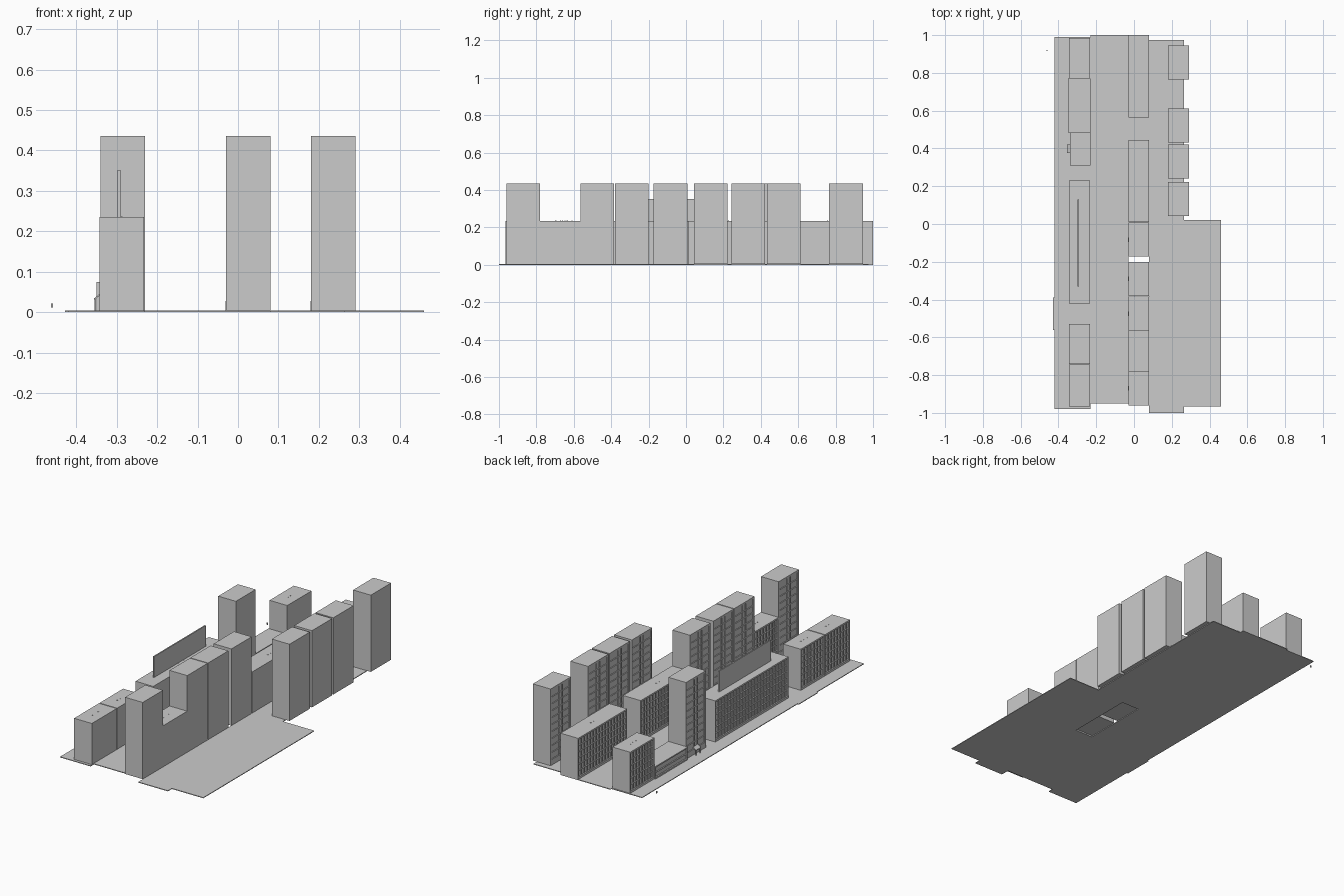
import bpy, bmesh
from mathutils import Vector

if "Cube" in bpy.data.objects:
    bpy.data.objects.remove(bpy.data.objects["Cube"])

BASE, LOW, TALL = 0.004, 0.235, 0.435


def finish(bm, name):
    bmesh.ops.recalc_face_normals(bm, faces=bm.faces)
    me = bpy.data.meshes.new(name)
    bm.to_mesh(me)
    bm.free()
    ob = bpy.data.objects.new(name, me)
    bpy.context.collection.objects.link(ob)
    return ob


def add_box(bm, x0, x1, y0, y1, z0, z1):
    r = bmesh.ops.create_cube(bm, size=1)
    for v in r["verts"]:
        v.co = Vector(((x0, x1)[v.co.x > 0], (y0, y1)[v.co.y > 0], (z0, z1)[v.co.z > 0]))


def box(name, *dims):
    bm = bmesh.new()
    add_box(bm, *dims)
    return finish(bm, name)


def cut(bm, axis, values):
    for c in values:
        co, no = Vector(), Vector()
        co[axis], no[axis] = c, 1
        bmesh.ops.bisect_plane(bm, geom=bm.verts[:] + bm.edges[:] + bm.faces[:],
                               plane_co=co, plane_no=no)


def facade_block(name, x0, x1, y0, y1, z1, ycuts, zcuts, keep, thick, depth):
    """Box whose -x face is divided into bays, each inset and pushed inward."""
    bm = bmesh.new()
    add_box(bm, x0, x1, y0, y1, BASE, z1)
    cut(bm, 1, ycuts)
    cut(bm, 2, zcuts)
    bm.normal_update()
    faces = [f for f in bm.faces if f.normal.x < -0.9 and keep(f.calc_center_median())]
    bmesh.ops.inset_individual(bm, faces=faces, thickness=thick, depth=-depth)
    return finish(bm, name)


def low_block(name, x0, y0, y1):
    # six floors of small recessed windows
    n = max(2, round((y1 - y0 - 0.01) / 0.027))
    ys = [y0 + 0.005 + (y1 - y0 - 0.01) * i / n for i in range(n + 1)]
    zs = [0.016 + 0.035 * i for i in range(7)]
    facade_block(name, x0, x0 + 0.11, y0, y1, LOW, ys, zs[:-1] + [0.226],
                 lambda c: ys[0] < c.y < ys[-1] and 0.016 < c.z < 0.226, 0.004, 0.004)
    # trio of small roof vents
    bm = bmesh.new()
    mid = (y0 + y1) / 2
    for k in (-1, 0, 1):
        y = mid + k * 0.025
        add_box(bm, x0 + 0.053, x0 + 0.058, y - 0.003, y + 0.003, LOW - 0.002, LOW + 0.001)
    finish(bm, name + "_roof_vents")


def tower(name, x0, y0, y1):
    # wide window bands either side of a narrow stair strip
    w = y1 - y0
    ys = [y0 + w * t for t in (0.06, 0.42, 0.58, 0.94)]
    zs = [0.035 + 0.039 * i for i in range(11)]
    facade_block(name, x0, x0 + 0.11, y0, y1, TALL, ys, zs,
                 lambda c: ys[0] < c.y < ys[-1] and zs[0] < c.z < zs[-1], 0.003, 0.003)
    mid = (y0 + y1) / 2
    box(name + "_entrance_door", x0 - 0.001, x0 + 0.002, mid - 0.012, mid + 0.012, BASE, 0.028)


# ground slabs
for i, (x0, x1, y0, y1) in enumerate([
        (-0.42, -0.23, -0.98, 0.99), (-0.23, -0.03, -0.95, 1.0),
        (-0.03, 0.08, 0.0, 1.0), (-0.03, 0.08, -0.95, -0.385),
        (0.08, 0.265, -1.0, 0.975), (0.265, 0.46, -0.965, 0.02)]):
    box(f"ground_slab_{i}", x0, x1, y0, y1, 0, BASE)
box("kerb_apron", -0.428, -0.42, -0.56, -0.39, 0, BASE)

# left row of low blocks
for i, (y0, y1) in enumerate([(0.77, 0.985), (-0.42, 0.23), (-0.74, -0.53), (-0.965, -0.745)]):
    low_block(f"left_low_block_{i}", -0.343, y0, y1)
tower("left_tower", -0.34, 0.31, 0.485)

# low banded podium between block and tower
facade_block("left_podium", -0.35, -0.23, 0.485, 0.77, 0.075, [0.49, 0.765],
             [0.012, 0.04, 0.068], lambda c: 0.49 < c.y < 0.765 and 0.012 < c.z < 0.068,
             0.004, 0.004)

# middle row
for i, (y0, y1) in enumerate([(0.565, 1.0), (0.01, 0.445), (-0.78, -0.563)]):
    low_block(f"middle_low_block_{i}", -0.03, y0, y1)
for i, y0 in enumerate([-0.96, -0.565, -0.38, -0.173]):
    tower(f"middle_tower_{i}", -0.03, y0, y0 + 0.18)

# right row
for i, y0 in enumerate([0.043, 0.242, 0.432, 0.765]):
    tower(f"right_tower_{i}", 0.18, y0, y0 + 0.18)

# blank roof billboard
box("roof_billboard", -0.298, -0.291, -0.33, 0.13, LOW, 0.352)

# entrance canopy at the left tower: posts and a sloped roof
for i, y in enumerate((0.378, 0.414)):
    box(f"canopy_post_{i}", -0.355, -0.351, y, y + 0.004, BASE, 0.032)
roof = box("canopy_roof", -0.356, -0.338, 0.376, 0.42, 0.03, 0.034)
for v in roof.data.vertices:
    if v.co.x > -0.345:
        v.co.z += 0.014

# tiny detached street marker
box("street_marker", -0.462, -0.457, 0.915, 0.921, 0.011, 0.022)
